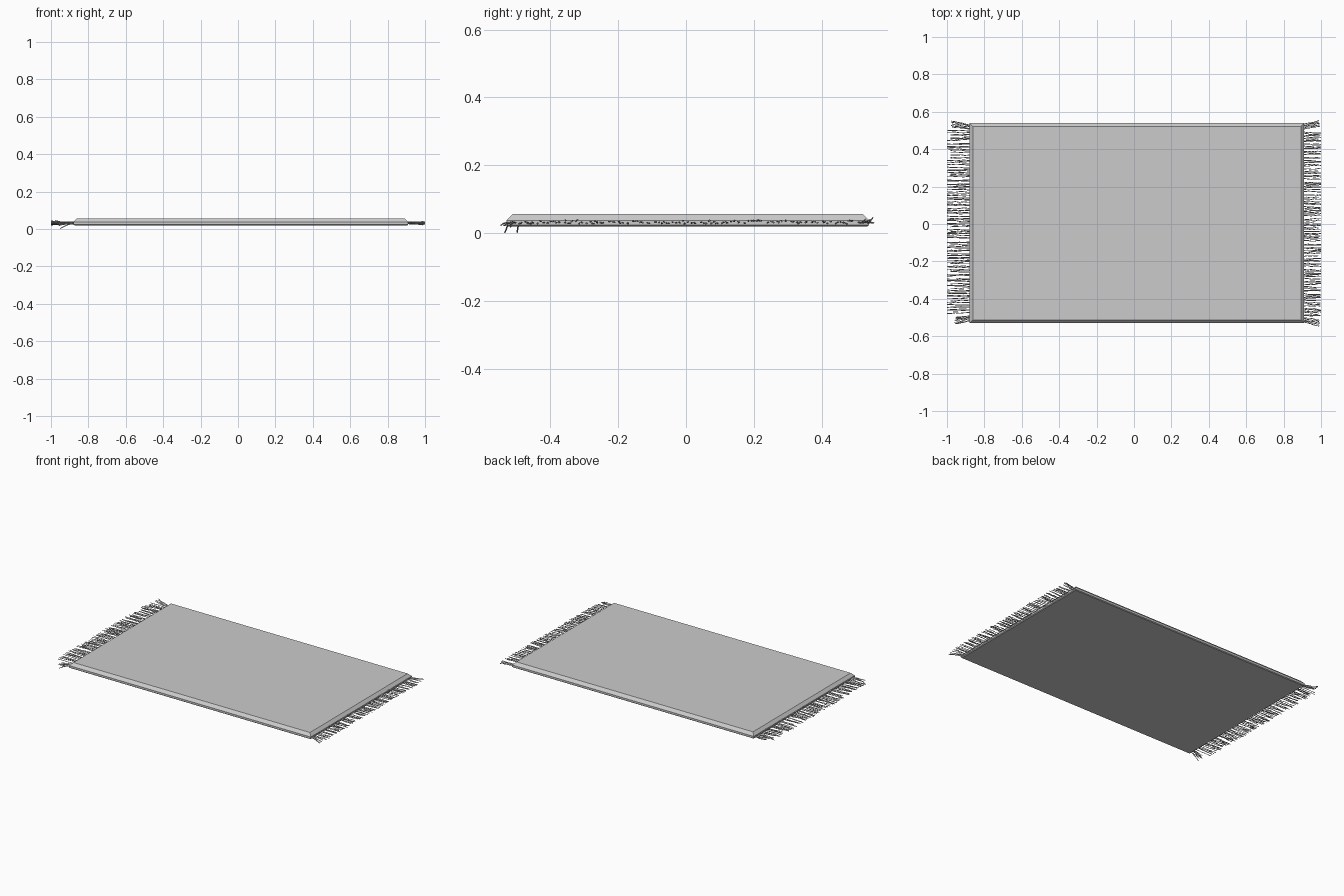
import bpy, bmesh, random

if "Cube" in bpy.data.objects:
    bpy.data.objects.remove(bpy.data.objects["Cube"])

random.seed(7)
X0, X1, Y0, Y1 = -0.88, 0.91, -0.53, 0.54


# Rug body: stacked rectangular loops giving a chamfered top edge
def make_body():
    bm = bmesh.new()
    rings = []
    for inset, z in [(0.005, 0.020), (0.0, 0.024), (0.0, 0.037), (0.018, 0.056)]:
        a, b, c, d = X0 + inset, X1 - inset, Y0 + inset, Y1 - inset
        rings.append([bm.verts.new((x, y, z)) for x, y in ((a, c), (b, c), (b, d), (a, d))])
    for lo, hi in zip(rings, rings[1:]):
        for i in range(4):
            j = (i + 1) % 4
            bm.faces.new((lo[i], lo[j], hi[j], hi[i]))
    bm.faces.new(rings[0][::-1])
    bm.faces.new(rings[-1])
    mesh = bpy.data.meshes.new("rug_body")
    bm.to_mesh(mesh)
    bm.free()
    bpy.context.collection.objects.link(bpy.data.objects.new("rug_body", mesh))


# One wavy thread from the rug edge to its loose end
def add_strand(curve, start, end, wave=0.0025, steps=7):
    sp = curve.splines.new("POLY")
    sp.points.add(steps - 1)
    for i, p in enumerate(sp.points):
        t = i / (steps - 1)
        w = wave if 0 < i < steps - 1 else 0
        x = start[0] + (end[0] - start[0]) * t
        y = start[1] + (end[1] - start[1]) * t + random.uniform(-w, w)
        z = start[2] + (end[2] - start[2]) * (t * t) + random.uniform(-w, w) * 0.5
        p.co = (x, y, z, 1)


# Row of tassels along one short end, splayed at the corners
def make_fringe(name, edge, tip, z_spread, ymin, ymax, corners):
    curve = bpy.data.curves.new(name, "CURVE")
    curve.dimensions = "3D"
    curve.bevel_depth = 0.0022
    curve.bevel_resolution = 0
    curve.use_fill_caps = True
    root = edge + (0.015 if tip < 0 else -0.015)
    tassels = 15
    pitch = (ymax - ymin) / tassels
    for k in range(tassels):
        centre = ymin + pitch * (k + 0.5)
        for s in range(7):
            y = centre + (s - 3) * pitch * 0.125 + random.uniform(-0.003, 0.003)
            z = 0.032 + random.uniform(-0.004, 0.005)
            x = tip - (tip - edge) * random.choice((0, 0, 0, 0.03, 0.15))
            add_strand(curve, (root, y, z),
                       (x, y + random.uniform(-0.006, 0.006),
                        z + random.uniform(-z_spread, z_spread)))
    for (ys, xe, ye, ze) in corners:
        for s in range(5):
            f = (s - 2) * 0.006
            add_strand(curve, (root, ys + f, 0.031),
                       (xe + random.uniform(-0.004, 0.004), ye + f * 1.3,
                        ze + random.uniform(-0.007, 0.007)))
    obj = bpy.data.objects.new(name, curve)
    bpy.context.collection.objects.link(obj)
    return obj, curve, root


make_body()
left, left_curve, left_root = make_fringe(
    "left_fringe", X0, -1.0, 0.007, -0.48, 0.505,
    [(-0.50, -0.955, -0.518, 0.02), (0.515, -0.975, 0.535, 0.04)])
# Two drooping threads touching the floor
add_strand(left_curve, (left_root, -0.515, 0.03), (-0.95, -0.534, 0.0022), 0.001)
add_strand(left_curve, (left_root, -0.49, 0.03), (-0.95, -0.498, 0.0022), 0.001)

right, right_curve, right_root = make_fringe(
    "right_fringe", X1, 1.0, 0.003, -0.50, 0.50,
    [(-0.51, 0.99, -0.53, 0.027), (0.518, 0.99, 0.538, 0.037)])

# Turn the threads into real meshes
for obj in (left, right):
    bpy.ops.object.select_all(action="DESELECT")
    obj.select_set(True)
    bpy.context.view_layer.objects.active = obj
    bpy.ops.object.convert(target="MESH")
